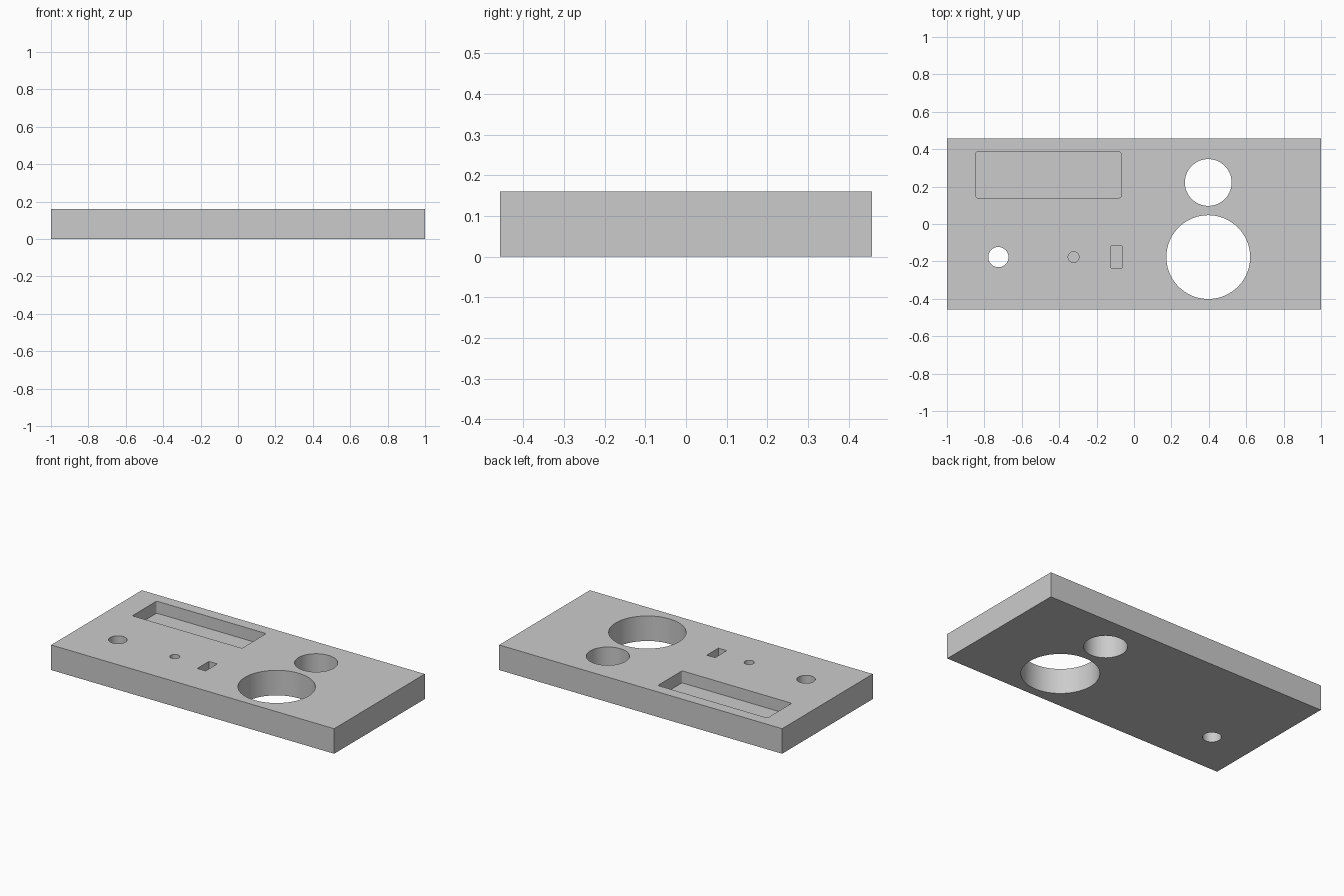
import bpy
import bmesh
from math import radians
from mathutils import Matrix, Vector

cube = bpy.data.objects.get("Cube")
if cube:
    bpy.data.objects.remove(cube, do_unlink=True)

WIDTH, DEPTH, HEIGHT = 2.0, 0.915, 0.16
POCKET_FLOOR = 0.083
OVER = 0.1  # cutter overshoot beyond the plate

grey = bpy.data.materials.new("plain_grey")
grey.use_nodes = True
colour = (0.6, 0.6, 0.6, 1.0)
grey.diffuse_color = colour
grey.node_tree.nodes["Principled BSDF"].inputs["Base Color"].default_value = colour


def to_object(name, bm):
    mesh = bpy.data.meshes.new(name)
    bm.to_mesh(mesh)
    bm.free()
    mesh.materials.append(grey)
    obj = bpy.data.objects.new(name, mesh)
    bpy.context.scene.collection.objects.link(obj)
    return obj


def box(name, x0, x1, y0, y1, z0, z1, corner=0.0):
    bm = bmesh.new()
    centre = Vector((x0 + x1, y0 + y1, z0 + z1)) / 2
    size = Matrix.Diagonal((x1 - x0, y1 - y0, z1 - z0, 1))
    bmesh.ops.create_cube(bm, size=1, matrix=Matrix.Translation(centre) @ size)
    if corner:
        upright = [e for e in bm.edges
                   if abs(e.verts[0].co.z - e.verts[1].co.z) > 0.01]
        bmesh.ops.bevel(bm, geom=upright, offset=corner, segments=4,
                        profile=0.5, affect='EDGES')
    return to_object(name, bm)


def cylinder(name, x, y, radius, z0, z1, sides=96):
    bm = bmesh.new()
    bmesh.ops.create_cone(bm, cap_ends=True, segments=sides,
                          radius1=radius, radius2=radius, depth=z1 - z0,
                          matrix=Matrix.Translation((x, y, (z0 + z1) / 2)))
    return to_object(name, bm)


# Plate body
plate = box("panel_plate", -WIDTH / 2, WIDTH / 2, -DEPTH / 2, DEPTH / 2, 0, HEIGHT)

top = HEIGHT + OVER
cutters = [
    # Through holes
    cylinder("large_hole_cutter", 0.397, -0.177, 0.224, -OVER, top),
    cylinder("medium_hole_cutter", 0.397, 0.222, 0.125, -OVER, top),
    cylinder("small_hole_cutter", -0.725, -0.177, 0.054, -OVER, top, 64),
    # Blind pockets
    cylinder("pin_hole_cutter", -0.323, -0.177, 0.029, POCKET_FLOOR, top, 48),
    box("slot_cutter", -0.123, -0.064, -0.235, -0.118, POCKET_FLOOR, top),
    box("tray_cutter", -0.845, -0.07, 0.14, 0.385, POCKET_FLOOR, top, corner=0.008),
]

for cutter in cutters:
    cutter.hide_render = True
    cut = plate.modifiers.new(cutter.name, 'BOOLEAN')
    cut.operation = 'DIFFERENCE'
    cut.solver = 'EXACT'
    cut.object = cutter

# Bake the cuts and drop the cutters
bpy.context.view_layer.update()
graph = bpy.context.evaluated_depsgraph_get()
plate_mesh = bpy.data.meshes.new_from_object(plate.evaluated_get(graph))
plate.modifiers.clear()
plate.data = plate_mesh
for cutter in cutters:
    bpy.data.objects.remove(cutter, do_unlink=True)

# Smooth hole walls, sharp rims
bpy.ops.object.select_all(action='DESELECT')
plate.select_set(True)
bpy.context.view_layer.objects.active = plate
bpy.ops.object.shade_smooth_by_angle(angle=radians(30))
